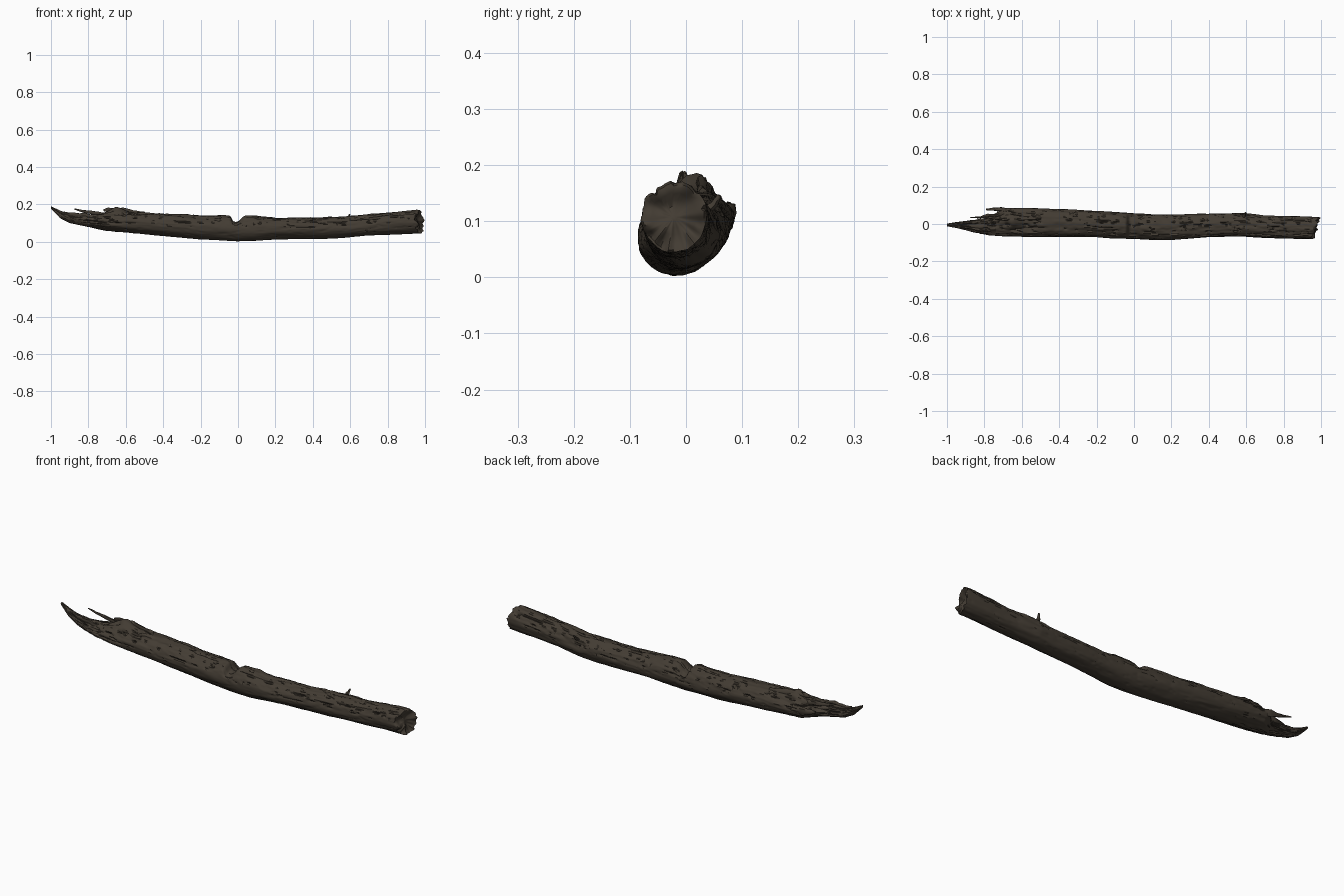
import bpy, bmesh, math
from mathutils import Vector, noise

if "Cube" in bpy.data.objects:
    bpy.data.objects.remove(bpy.data.objects["Cube"], do_unlink=True)


def material(name, colour):
    mat = bpy.data.materials.new(name)
    mat.use_nodes = True
    mat.diffuse_color = (*colour, 1)
    mat.node_tree.nodes["Principled BSDF"].inputs["Base Color"].default_value = (*colour, 1)
    return mat


wood = material("weathered brown wood", (0.056, 0.045, 0.033))


def smoothstep(a, b, v):
    t = max(0.0, min(1.0, (v - a) / (b - a)))
    return t * t * (3 - 2 * t)


def bump(v, centre, width):
    return math.exp(-((v - centre) / width) ** 2)


def loft(name, rings):
    """Skin a list of equal rings and close both ends."""
    bm = bmesh.new()
    loops = [[bm.verts.new(p) for p in ring] for ring in rings]
    count = len(loops[0])
    for a, b in zip(loops, loops[1:]):
        for i in range(count):
            j = (i + 1) % count
            bm.faces.new((a[i], a[j], b[j], b[i]))
    for end in (loops[0], loops[-1]):
        bm.faces.new(end)
    bmesh.ops.recalc_face_normals(bm, faces=bm.faces)
    mesh = bpy.data.meshes.new(name)
    bm.to_mesh(mesh)
    bm.free()
    mesh.materials.append(wood)
    obj = bpy.data.objects.new(name, mesh)
    bpy.context.collection.objects.link(obj)
    bpy.ops.object.select_all(action="DESELECT")
    obj.select_set(True)
    bpy.context.view_layer.objects.active = obj
    bpy.ops.object.shade_smooth_by_angle(angle=math.radians(45))
    return obj


# Log outline: x, y low, y high, z low, z high
stations = [
    (-1.0, -.012, .002, .176, .190),
    (-.95, -.022, .01, .125, .165),
    (-.90, -.032, .016, .10, .148),
    (-.85, -.045, .022, .09, .142),
    (-.77, -.06, .036, .074, .145),
    (-.70, -.065, .086, .06, .155),
    (-.50, -.07, .085, .04, .155),
    (-.20, -.07, .07, .013, .142),
    (0, -.08, .056, .003, .138),
    (.10, -.088, .052, .005, .139),
    (.20, -.085, .05, .012, .127),
    (.40, -.07, .055, .015, .13),
    (.58, -.066, .06, .023, .135),
    (.70, -.075, .046, .032, .145),
    (.97, -.08, .036, .045, .17),
]


def outline(x):
    for a, b in zip(stations, stations[1:]):
        if x <= b[0]:
            t = (x - a[0]) / (b[0] - a[0])
            return [p + (q - p) * t for p, q in zip(a[1:], b[1:])]
    return stations[-1][1:]


def log_point(x, angle):
    y0, y1, z0, z1 = outline(x)
    ry, rz = (y1 - y0) / 2, (z1 - z0) / 2
    c, s = math.cos(angle), math.sin(angle)
    # Stretched grain, rougher on top and at the splintered end
    rough = 0.25 + 0.7 * smoothstep(-.1, .7, s) + 0.7 * smoothstep(-.5, -.75, x)
    d = 0.004 * noise.noise(Vector((x * 5, c * 2, s * 2)))
    d += 0.005 * rough * noise.noise(Vector((x * 9, c * 5, s * 5)))
    d += 0.003 * rough * noise.noise(Vector((x * 30, c * 12, s * 12)))
    # Long cracks
    crack = abs(noise.noise(Vector((x * 4 + 7, c * 4, s * 4))))
    d -= 0.011 * rough * max(0, 1 - crack / 0.07)
    # Broken lump near the splintered end
    d += 0.03 * bump(x, -.65, .05) * bump(angle, 1.5, .4)
    d *= min(1, min(ry, rz) / 0.05)
    y = (y0 + y1) / 2 + (ry + d) * c
    z = (z0 + z1) / 2 + (rz + d) * s
    # Notch across the top
    notch = smoothstep(-.045, -.022, x) * (1 - smoothstep(-.01, .04, x))
    z -= 0.032 * notch * smoothstep(.2, .85, s)
    # Slanted broken end
    w = smoothstep(.75, .97, x)
    x += w * (0.38 * (y + .02) - 0.12 * (z - .1))
    x += w * 0.012 * noise.noise(Vector((c * 3, s * 3, 4)))
    return Vector((x, y, max(0, z)))


# Main log with an uneven broken face at the right end
SIDES, STEPS = 72, 300
rings = []
for k in range(STEPS + 1):
    x = -1 + 1.97 * k / STEPS
    rings.append([log_point(x, math.tau * i / SIDES) for i in range(SIDES)])
rim = rings[-1]
middle = sum(rim, Vector()) / SIDES
for scale in (.93, .82, .68, .5, .3, .1):
    ring = []
    for p in rim:
        q = middle + (p - middle) * scale
        q.x += 0.022 * noise.noise(q * 28) - 0.008 * (1 - scale)
        ring.append(q)
    rings.append(ring)
loft("log", rings)


def splinter(name, points, radii, flat=0.6):
    """Tapered, slightly twisted sliver along a path."""
    path = [Vector(p) for p in points]
    rings = []
    steps = 6
    for k in range((len(path) - 1) * steps + 1):
        n = min(k // steps, len(path) - 2)
        t = k / steps - n
        centre = path[n].lerp(path[n + 1], t)
        radius = radii[n] + (radii[n + 1] - radii[n]) * t
        way = (path[n + 1] - path[n]).normalized()
        side = way.cross(Vector((.3, 1, .2))).normalized()
        up = way.cross(side)
        ring = []
        for i in range(9):
            a = math.tau * i / 9
            out = side * math.cos(a) + up * math.sin(a) * flat
            r = radius * (1 + 0.5 * noise.noise(centre * 35 + out * 2))
            ring.append(centre + out * r)
        rings.append(ring)
    loft(name, rings)


# Splinters and torn bark at the left end
splinter("thin_splinter", [(-.70, .03, .14), (-.79, .035, .157), (-.83, .036, .163), (-.875, .034, .176)],
         [.014, .009, .007, .003])
splinter("back_splinter", [(-.66, .07, .11), (-.72, .08, .118), (-.79, .078, .128)],
         [.022, .017, .007])
splinter("inner_splinter", [(-.70, .04, .11), (-.78, .045, .118), (-.84, .03, .125)],
         [.025, .014, .004])
splinter("front_splinter", [(-.74, -.035, .125), (-.82, -.03, .14), (-.90, -.02, .146), (-.93, -.018, .158)],
         [.018, .013, .009, .003])
splinter("low_splinter", [(-.78, -.01, .105), (-.86, .005, .115), (-.93, .012, .135)],
         [.025, .015, .004])
splinter("torn_bark", [(-.50, .03, .145), (-.60, .03, .16), (-.69, .025, .172), (-.72, .022, .168)],
         [.014, .018, .011, .004])

# Broken twig stub on the back
splinter("twig_stub", [(.585, .03, .11), (.592, .05, .13), (.597, .06, .146)],
         [.012, .007, .004], flat=1)
